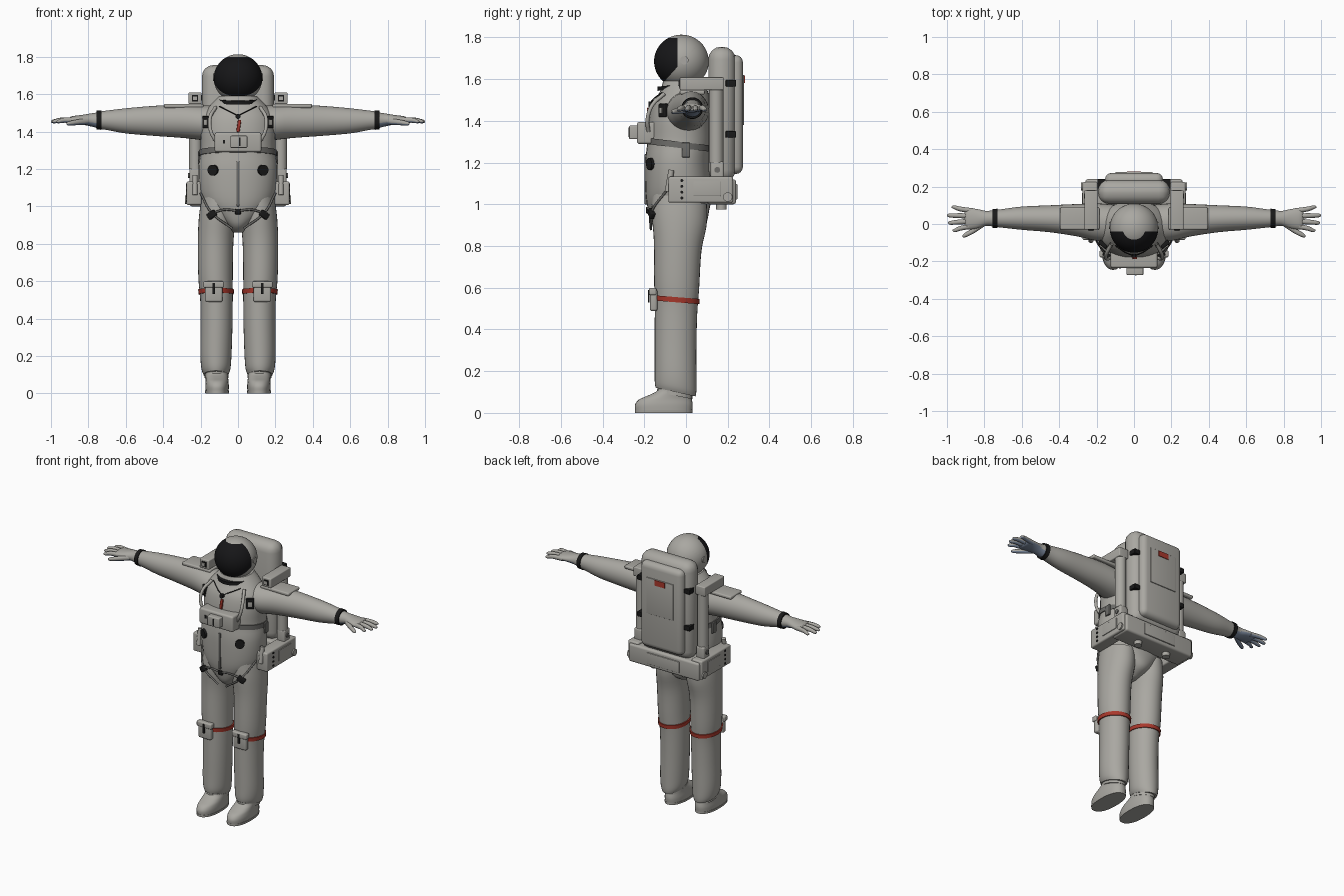
import bpy, bmesh, math
from mathutils import Vector, Matrix

if "Cube" in bpy.data.objects:
    bpy.data.objects.remove(bpy.data.objects["Cube"], do_unlink=True)


def material(name, r, g, b):
    m = bpy.data.materials.new(name)
    m.use_nodes = True
    m.diffuse_color = (r, g, b, 1)
    m.node_tree.nodes["Principled BSDF"].inputs["Base Color"].default_value = (r, g, b, 1)
    return m


SUIT = material("suit_white_grey", .4, .39, .36)
BLACK = material("black", .01, .01, .01)
VISOR = material("visor_black", .008, .008, .009)
RED = material("red", .4, .04, .025)
GREY = material("strap_grey", .15, .148, .14)
BLUE = material("palm_blue", .2, .25, .34)


def finish(name, bm, *mats):
    bmesh.ops.recalc_face_normals(bm, faces=bm.faces)
    mesh = bpy.data.meshes.new(name)
    bm.to_mesh(mesh)
    bm.free()
    for m in mats:
        mesh.materials.append(m)
    obj = bpy.data.objects.new(name, mesh)
    bpy.context.collection.objects.link(obj)
    bpy.ops.object.select_all(action='DESELECT')
    obj.select_set(True)
    bpy.context.view_layer.objects.active = obj
    bpy.ops.object.shade_smooth_by_angle(angle=math.radians(40))
    return obj


def spline(a, b, c, d, t):
    return b + (c - a) * (t / 2) + (2*a - 5*b + 4*c - d) * (t*t / 2) + (3*b - a - 3*c + d) * (t**3 / 2)


def loft(name, rings, mat, axis='z', mirror=1, power=2, steps=4, sides=32, tilt=0, palm=None):
    """Rings: position along axis, two centre coordinates, two radii."""
    rows = [Vector(r) for r in rings]
    smooth = []
    for i in range(len(rows) - 1):
        a, d = rows[max(i - 1, 0)], rows[min(i + 2, len(rows) - 1)]
        smooth += [spline(a, rows[i], rows[i + 1], d, k / steps) for k in range(steps)]
    smooth.append(rows[-1])
    bm = bmesh.new()
    loops = []
    for pos, u, v, ru, rv in smooth:
        loop = []
        for k in range(sides):
            c, s = math.cos(math.tau * k / sides), math.sin(math.tau * k / sides)
            a = u + ru * math.copysign(abs(c) ** (2 / power), c)
            b = v + rv * math.copysign(abs(s) ** (2 / power), s)
            co = (a * mirror, b, pos - tilt * (b - v)) if axis == 'z' else (pos * mirror, a, b)
            loop.append(bm.verts.new(co))
        loops.append(loop)
    for lo, hi in zip(loops, loops[1:]):
        for k in range(sides):
            n = (k + 1) % sides
            bm.faces.new((lo[k], lo[n], hi[n], hi[k]))
    bm.faces.new(loops[0])
    bm.faces.new(loops[-1])
    if palm:
        bmesh.ops.recalc_face_normals(bm, faces=bm.faces)
        for f in bm.faces:
            f.material_index = int(f.normal.z < -.35)
        return finish(name, bm, mat, palm)
    return finish(name, bm, mat)


def box(name, centre, size, mat, bevel=.008, turn=0, lean=0):
    bm = bmesh.new()
    bmesh.ops.create_cube(bm, size=1, matrix=Matrix.Diagonal((*size, 1)))
    if bevel:
        bmesh.ops.bevel(bm, geom=bm.edges[:], offset=bevel, segments=4, profile=.5, affect='EDGES')
    place = Matrix.Rotation(math.radians(turn), 4, 'Z') @ Matrix.Rotation(math.radians(lean), 4, 'Y')
    bmesh.ops.transform(bm, matrix=Matrix.Translation(centre) @ place, verts=bm.verts)
    return finish(name, bm, mat)


def rod(name, start, end, radius, mat):
    a, b = Vector(start), Vector(end)
    turn = (b - a).to_track_quat('Z', 'Y').to_matrix().to_4x4()
    bm = bmesh.new()
    bmesh.ops.create_cone(bm, cap_ends=True, segments=24, radius1=radius, radius2=radius,
                          depth=(b - a).length, matrix=Matrix.Translation((a + b) / 2) @ turn)
    return finish(name, bm, mat)


def cord(name, points, radius, mat):
    curve = bpy.data.curves.new(name, 'CURVE')
    curve.dimensions, curve.bevel_depth, curve.bevel_resolution = '3D', radius, 2
    path = curve.splines.new('BEZIER')
    path.bezier_points.add(len(points) - 1)
    for p, co in zip(path.bezier_points, points):
        p.co = co
        p.handle_left_type = p.handle_right_type = 'AUTO'
    curve.materials.append(mat)
    obj = bpy.data.objects.new(name, curve)
    bpy.context.collection.objects.link(obj)
    bpy.ops.object.select_all(action='DESELECT')
    obj.select_set(True)
    bpy.context.view_layer.objects.active = obj
    bpy.ops.object.convert(target='MESH')


# Torso, neck ring and waist strap
loft("torso", [(.86, 0, -.05, .03, .06), (.9, 0, -.035, .07, .125), (.97, 0, -.035, .15, .146),
               (1.05, 0, -.035, .2, .158), (1.2, 0, -.04, .212, .155), (1.3, 0, -.03, .2, .155),
               (1.4, 0, -.03, .2, .148), (1.48, 0, -.02, .19, .14), (1.54, 0, -.01, .15, .115),
               (1.59, 0, -.01, .1, .1)], SUIT, power=2.2)
loft("neck_ring", [(1.555, 0, -.025, .112, .112), (1.575, 0, -.025, .112, .112)], BLACK, steps=1, tilt=-.1)
loft("waist_strap", [(1.27, 0, -.032, .209, .162), (1.3, 0, -.032, .207, .162)], GREY,
     power=2.2, steps=1, tilt=.12)

# Helmet with the dark visor cut into its front
bm = bmesh.new()
bmesh.ops.create_uvsphere(bm, u_segments=48, v_segments=32, radius=1,
                          matrix=Matrix.Translation((0, -.022, 1.685)) @ Matrix.Diagonal((.13, .131, .128, 1)))
slant = Vector((0, 1, -.9)).normalized()
for point, normal in (((0, -.04, 1.66), (0, 1, 0)), ((0, -.04, 1.66), slant)):
    bmesh.ops.bisect_plane(bm, geom=bm.verts[:] + bm.edges[:] + bm.faces[:], plane_co=point, plane_no=normal)
for f in bm.faces:
    c = f.calc_center_median()
    f.material_index = int(c.y < -.04 - .9 * max(0, 1.66 - c.z) and c.z < 1.8)
finish("helmet", bm, SUIT, VISOR)

# Chest controls, tag and front closure
box("control_unit", (0, -.185, 1.342), (.25, .1, .105), SUIT, .012)
box("control_unit_front", (.005, -.245, 1.345), (.09, .055, .065), SUIT, .006)
box("control_slot", (.01, -.273, 1.345), (.008, .006, .045), BLACK, 0)
box("control_switch", (-.075, -.236, 1.345), (.012, .006, .02), BLACK, 0)
box("red_tag", (.004, -.181, 1.43), (.018, .012, .065), RED, .003, lean=8)
rod("tag_clip", (0, -.16, 1.48), (0, -.18, 1.48), .013, BLACK)
box("front_zip", (0, -.192, 1.12), (.016, .014, .24), GREY, .003)
box("belt_buckle", (0, -.182, .972), (.03, .02, .03), BLACK, .004)

# Backpack
box("backpack", (0, .172, 1.43), (.385, .13, .65), SUIT, .06)
box("backpack_shell", (0, .235, 1.43), (.31, .076, .57), SUIT, .035)
box("backpack_panel", (0, .274, 1.5), (.2, .008, .24), SUIT, .003)
box("red_patch", (0, .278, 1.6), (.075, .008, .036), RED, 0)
box("backpack_base", (0, .17, 1.06), (.52, .14, .12), SUIT, .014)
box("base_panel", (0, .241, 1.06), (.24, .01, .075), SUIT, .004)
for side in (-.11, .11):
    rod("base_nozzle", (side, .17, .975), (side, .17, 1.02), .025, SUIT)

for s in (-1, 1):
    # Arms, cuffs and gloves
    loft("arm", [(.08, 0, 1.44, .1, .1), (.2, .01, 1.447, .1, .092), (.3, .02, 1.455, .087, .089),
                 (.45, .028, 1.457, .072, .08), (.6, .031, 1.457, .062, .067), (.7, .03, 1.46, .05, .052),
                 (.735, .03, 1.46, .046, .047)], SUIT, 'x', s)
    loft("wrist_band", [(.73, .03, 1.461, .052, .052), (.756, .03, 1.461, .05, .05)], BLACK, 'x', s, steps=1)
    loft("palm", [(.75, .03, 1.46, .044, .042), (.79, .03, 1.462, .04, .034), (.84, .028, 1.463, .052, .025),
                  (.89, .028, 1.461, .057, .02), (.905, .028, 1.46, .045, .01)], SUIT, 'x', s, palm=BLUE)
    for base, tip, reach in ((.07, .09, .975), (.043, .046, 1), (.015, .006, .994), (-.01, -.034, .97)):
        mid = (base + tip) / 2
        loft("finger", [(.86, base, 1.46, .014, .015), ((.88 + reach) / 2, mid, 1.461, .013, .014),
                        (reach - .012, tip, 1.454, .01, .01), (reach, tip, 1.453, .003, .003)],
             SUIT, 'x', s, sides=16, palm=BLUE)
    loft("thumb", [(.8, .005, 1.455, .018, .018), (.86, -.036, 1.449, .016, .015),
                   (.905, -.06, 1.443, .012, .011), (.918, -.064, 1.442, .003, .003)],
         SUIT, 'x', s, sides=16, palm=BLUE)
    box("shoulder_pad", (s * .29, .03, 1.537), (.21, .12, .022), SUIT, .008)

    # Legs, knee bands and boots
    loft("leg", [(.1, .118, -.05, .066, .096), (.13, .118, -.05, .077, .1), (.2, .118, -.05, .083, .1),
                 (.35, .115, -.05, .085, .1), (.5, .115, -.048, .087, .102), (.62, .12, -.045, .092, .108),
                 (.8, .12, -.04, .095, .114), (.93, .112, -.033, .098, .132), (1.03, .108, -.03, .09, .13)],
         SUIT, mirror=s, tilt=.22)
    loft("knee_band", [(.53, .117, -.046, .094, .11), (.555, .117, -.046, .096, .112)], RED,
         mirror=s, steps=1, tilt=.08)
    loft("boot", [(.012, .112, -.107, .062, .137), (.04, .112, -.106, .063, .138), (.065, .112, -.098, .061, .126),
                  (.085, .113, -.078, .06, .1), (.11, .115, -.056, .06, .08), (.16, .116, -.05, .06, .08)],
         SUIT, mirror=s, power=2.3)
    loft("boot_sole", [(0, .112, -.107, .063, .138), (.014, .112, -.107, .065, .138)], SUIT,
         mirror=s, power=2.3, steps=1)
    loft("ankle_ring", [(.083, .115, -.055, .063, .085), (.1, .115, -.055, .063, .085)], SUIT,
         mirror=s, steps=1, tilt=.2)
    box("knee_pouch", (s * .13, -.155, .54), (.095, .036, .105), SUIT, .012)
    box("knee_flap", (s * .13, -.16, .582), (.11, .036, .035), SUIT, .008)
    box("pouch_strap", (s * .13, -.178, .56), (.014, .008, .06), BLACK, 0)

    # Chest and hip fittings
    box("chest_clip", (s * .165, -.108, 1.45), (.05, .026, .065), BLACK, .005, turn=s * 35)
    box("clip_plate", (s * .174, -.121, 1.45), (.024, .008, .03), SUIT, .002, turn=s * 35)
    rod("belly_port", (s * .12, -.145, 1.193), (s * .137, -.178, 1.193), .029, BLACK)
    box("hip_buckle", (s * .14, -.165, .955), (.05, .025, .035), BLACK, .006, turn=s * 20, lean=s * 35)
    cord("neck_cord", [(s * .1, -.115, 1.535), (s * .05, -.15, 1.51), (0, -.172, 1.485)], .003, BLACK)
    cord("chest_hose", [(s * .12, -.105, 1.53), (s * .15, -.165, 1.47), (s * .145, -.185, 1.4),
                        (s * .12, -.18, 1.35)], .01, SUIT)
    cord("hip_strap", [(s * .2, -.09, 1.07), (s * .14, -.165, .965), (s * .03, -.168, .88)], .006, GREY)
    cord("belt_strap", [(s * .135, -.168, .965), (s * .07, -.184, .982), (0, -.186, .975)], .006, GREY)
    box("side_buckle", (s * .207, 0, 1.26), (.014, .04, .07), GREY, .004)
    rod("visor_pivot", (s * .115, -.008, 1.69), (s * .133, -.008, 1.69), .02, SUIT)

    # Backpack side frame
    box("upper_bracket", (s * .23, .075, 1.578), (.07, .21, .062), SUIT, .006)
    box("bracket_light", (s * .23, -.031, 1.578), (.034, .006, .034), BLACK, 0)
    box("bracket_light_cap", (s * .23, -.034, 1.578), (.02, .008, .02), SUIT, 0)
    rod("frame_post", (s * .228, .145, 1.2), (s * .228, .145, 1.56), .034, SUIT)
    box("post_joint", (s * .23, .15, 1.16), (.06, .065, .09), SUIT, .012)
    rod("joint_pin", (s * .255, .15, 1.165), (s * .266, .15, 1.165), .014, GREY)
    box("lower_arm", (s * .235, .07, 1.07), (.08, .31, .125), SUIT, .01)
    rod("arm_pivot", (s * .26, .2, 1.035), (s * .283, .2, 1.035), .022, SUIT)
    box("arm_panel", (s * .276, .1, 1.075), (.006, .13, .07), SUIT, .002)
    rod("arm_port", (s * .23, -.07, 1.165), (s * .23, -.088, 1.06), .014, SUIT)
    for i in range(4):
        rod("arm_button", (s * .27, -.02, 1.03 + i * .028), (s * .279, -.02, 1.03 + i * .028), .007, BLACK)
    for height in (1.58, 1.335):
        box("pack_latch", (s * .173, .215, height), (.045, .05, .032), BLACK, .004)
